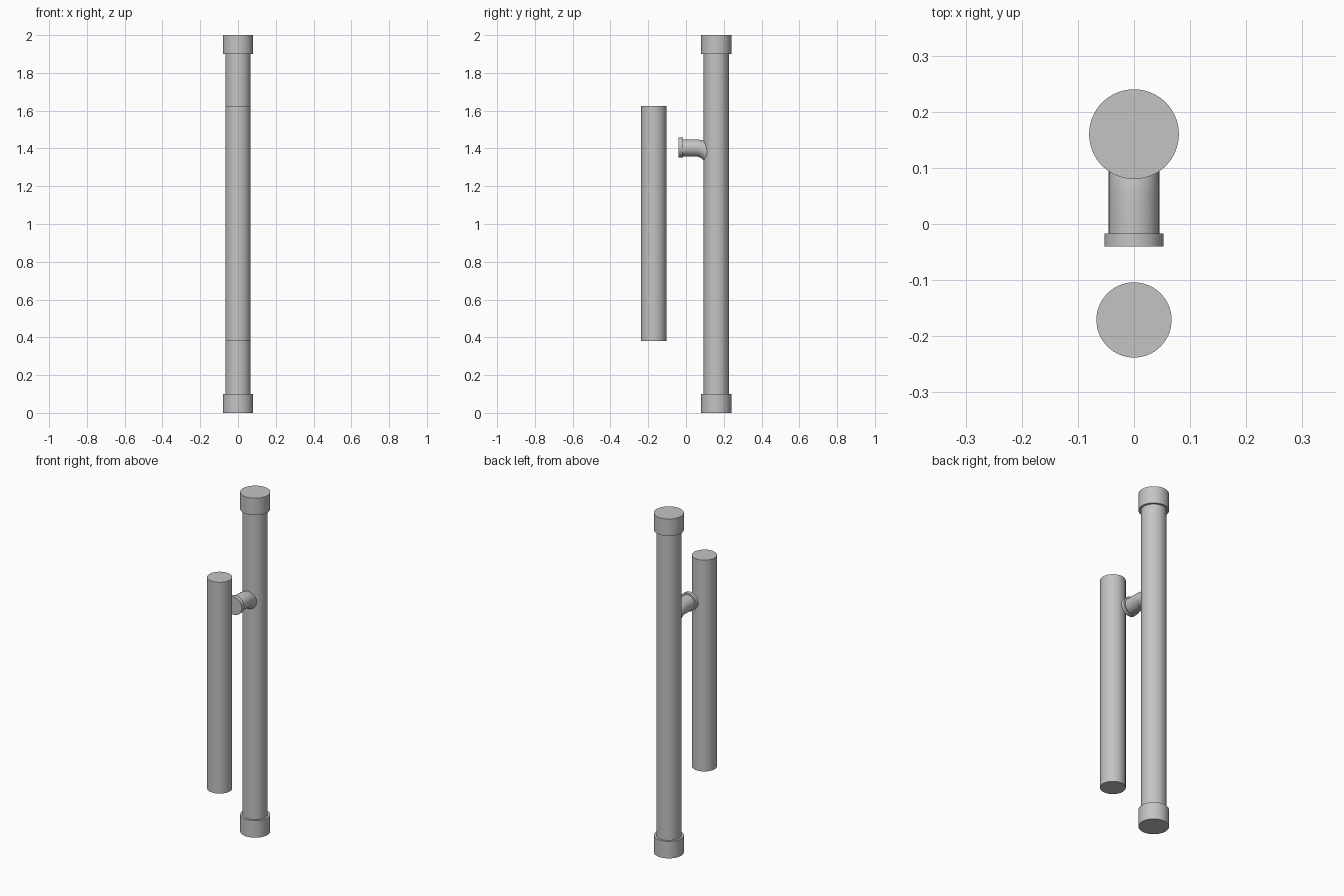
import bpy, bmesh, math
from mathutils import Vector

if "Cube" in bpy.data.objects:
    bpy.data.objects.remove(bpy.data.objects["Cube"])

grey = bpy.data.materials.new("pipe_grey")
grey.diffuse_color = (0.55, 0.55, 0.55, 1)
grey.use_nodes = True
grey.node_tree.nodes["Principled BSDF"].inputs["Base Color"].default_value = grey.diffuse_color


def finish(obj, name):
    obj.name = name
    obj.data.materials.append(grey)
    bpy.ops.object.select_all(action='DESELECT')
    obj.select_set(True)
    bpy.context.view_layer.objects.active = obj
    bpy.ops.object.shade_smooth_by_angle(angle=math.radians(35))


def rod(name, y, z0, z1, radius):
    bpy.ops.mesh.primitive_cylinder_add(vertices=64, radius=radius, depth=z1 - z0,
                                        location=(0, y, (z0 + z1) / 2))
    finish(bpy.context.object, name)


def sweep(name, stations, sides=48):
    """Skin circles given as (y, z, tilt, radius) along a path in the yz plane."""
    bm = bmesh.new()
    rings = []
    for y, z, tilt, r in stations:
        up = Vector((0, math.sin(tilt), math.cos(tilt)))
        rings.append([bm.verts.new(Vector((0, y, z))
                      + Vector((1, 0, 0)) * r * math.cos(2 * math.pi * i / sides)
                      + up * r * math.sin(2 * math.pi * i / sides)) for i in range(sides)])
    for a, b in zip(rings, rings[1:]):
        for i in range(sides):
            j = (i + 1) % sides
            bm.faces.new((a[i], a[j], b[j], b[i]))
    bm.faces.new(rings[0])
    bm.faces.new(rings[-1])
    bmesh.ops.recalc_face_normals(bm, faces=bm.faces)
    mesh = bpy.data.meshes.new(name)
    bm.to_mesh(mesh)
    bm.free()
    obj = bpy.data.objects.new(name, mesh)
    bpy.context.collection.objects.link(obj)
    finish(obj, name)


# Tall pipe with a wider collar at each end
PIPE_Y = 0.16
rod("main_pipe", PIPE_Y, 0.05, 1.95, 0.067)
rod("bottom_collar", PIPE_Y, 0.0, 0.1, 0.08)
rod("top_collar", PIPE_Y, 1.9, 2.0, 0.08)

# Separate grip bar in front
rod("front_bar", -0.171, 0.38, 1.625, 0.067)

# Elbow bending down into the pipe, with a flange at its open end
Z, R, BEND, START = 1.403, 0.045, 0.1, 0.05
path = [(-0.03, Z, 0, R)]
for k in range(17):
    t = math.pi / 2 * k / 16
    path.append((START + BEND * math.sin(t), Z - BEND * (1 - math.cos(t)), t, R))
sweep("elbow", path)
sweep("elbow_flange", [(-0.04, Z + 0.002, 0, 0.053), (-0.017, Z + 0.002, 0, 0.053)])
